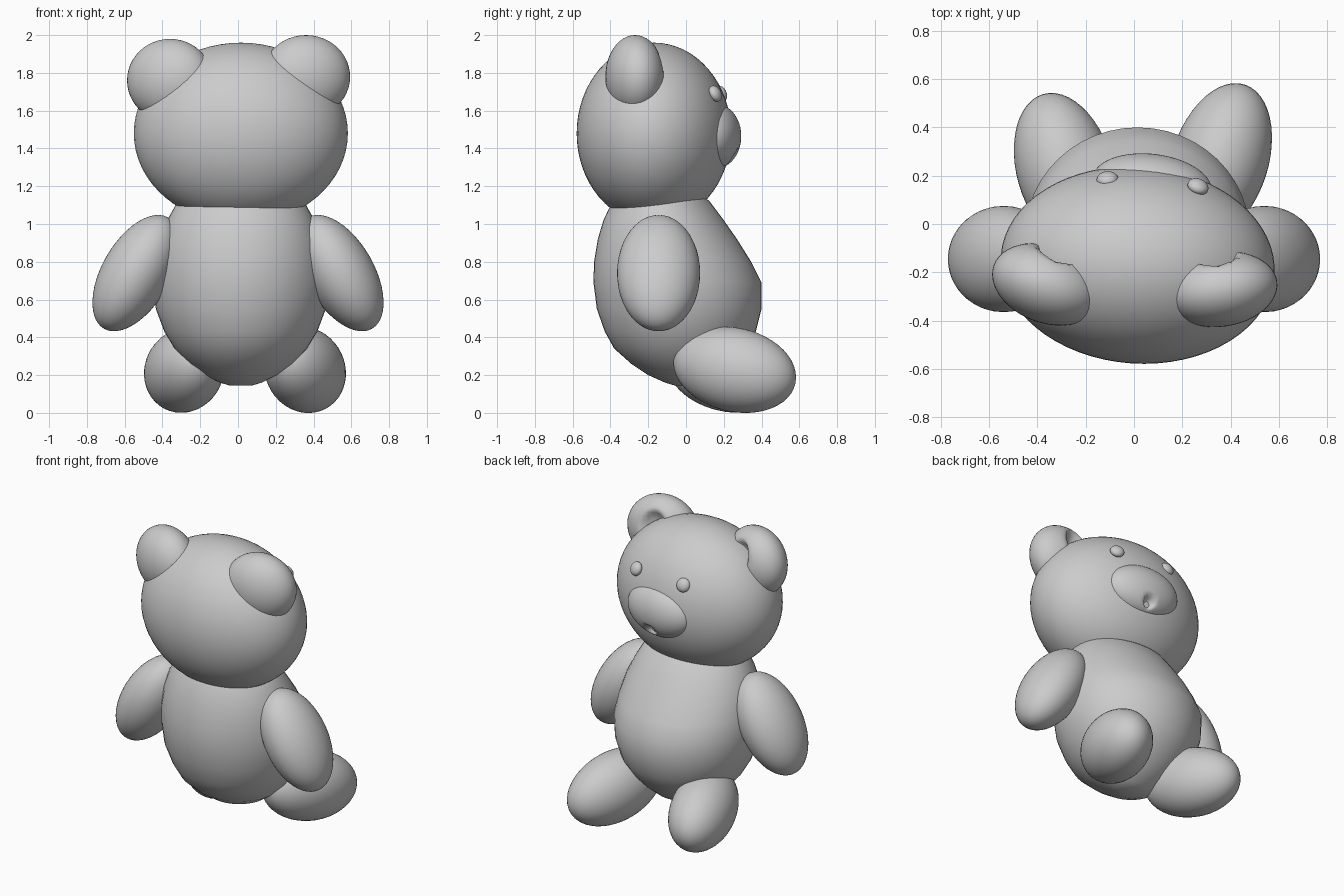
import bpy, bmesh
from math import sin, cos, pi, radians
from mathutils import Vector

if "Cube" in bpy.data.objects:
    bpy.data.objects.remove(bpy.data.objects["Cube"])


def finish(name, bm):
    bmesh.ops.recalc_face_normals(bm, faces=bm.faces)
    for f in bm.faces:
        f.smooth = True
    me = bpy.data.meshes.new(name)
    bm.to_mesh(me)
    bm.free()
    ob = bpy.data.objects.new(name, me)
    bpy.context.collection.objects.link(ob)
    return ob


def ellipsoid(name, loc, radii, rot=(0, 0, 0), dent=None, segs=48):
    """Stretched sphere; dent = (x, z, radius_x, radius_z, depth) pressed into +y."""
    bm = bmesh.new()
    bmesh.ops.create_uvsphere(bm, u_segments=segs, v_segments=segs // 2, radius=1)
    if dent:
        dx, dz, rx, rz, depth = dent
        for v in bm.verts:
            r2 = ((v.co.x - dx) / rx) ** 2 + ((v.co.z - dz) / rz) ** 2
            if v.co.y > 0 and r2 < 1:
                v.co.y -= depth * (1 - r2)
    for v in bm.verts:
        v.co = Vector(a * b for a, b in zip(v.co, radii))
    ob = finish(name, bm)
    ob.location = loc
    ob.rotation_euler = [radians(a) for a in rot]
    return ob


# Body: elliptical rings (z, half width, back y, front y)
rows = [(.145, .06, -.06, .05), (.16, .11, -.11, .09), (.2, .19, -.2, .17),
        (.26, .275, -.29, .24), (.34, .35, -.38, .315), (.43, .405, -.43, .37),
        (.55, .45, -.472, .4), (.69, .465, -.49, .4), (.8, .455, -.487, .345),
        (.92, .43, -.467, .27), (1.02, .39, -.437, .2), (1.12, .335, -.39, .125),
        (1.2, .26, -.33, .03)]
N = 48
bm = bmesh.new()
rings = []
for z, rx, back, front in rows:
    cy, ry = (back + front) / 2, (front - back) / 2
    rings.append([bm.verts.new((.015 + rx * cos(2 * pi * i / N),
                                cy + ry * sin(2 * pi * i / N), z)) for i in range(N)])
for a, b in zip(rings, rings[1:]):
    for i in range(N):
        j = (i + 1) % N
        bm.faces.new((a[i], a[j], b[j], b[i]))
bm.faces.new(rings[0][::-1])
bm.faces.new(rings[-1])
finish("body", bm)

# Head and face, turned slightly to one side
ellipsoid("head", (.015, -.17, 1.48), (.568, .408, .48), (0, 0, -4), segs=64)
ellipsoid("muzzle", (.075, .16, 1.465), (.25, .13, .17), (0, 0, -7),
          dent=(0, -.62, .17, .24, .4), segs=64)
ellipsoid("left_eye", (-.11, .185, 1.69), (.045, .03, .045), (25, 0, 5), segs=24)
ellipsoid("right_eye", (.265, .155, 1.69), (.045, .03, .045), (25, 0, -22), segs=24)

# Ears with hollow fronts
ellipsoid("left_ear", (-.36, -.25, 1.76), (.235, .16, .22), (0, 0, -20),
          dent=(0, .25, .4, .5, .5))
ellipsoid("right_ear", (.36, -.27, 1.78), (.235, .155, .22), (0, 0, 8),
          dent=(0, .25, .4, .5, .5))

# Arms and legs, splayed outward
for side, s in (("left", -1), ("right", 1)):
    ellipsoid(side + "_arm", (.54 * s, -.145, .74), (.18, .22, .34), (0, -30 * s, 0))
ellipsoid("left_leg", (-.285, .22, .225), (.2, .335, .218), (-12, 0, 16))
ellipsoid("right_leg", (.355, .258, .228), (.2, .34, .222), (-12, 0, -18))
